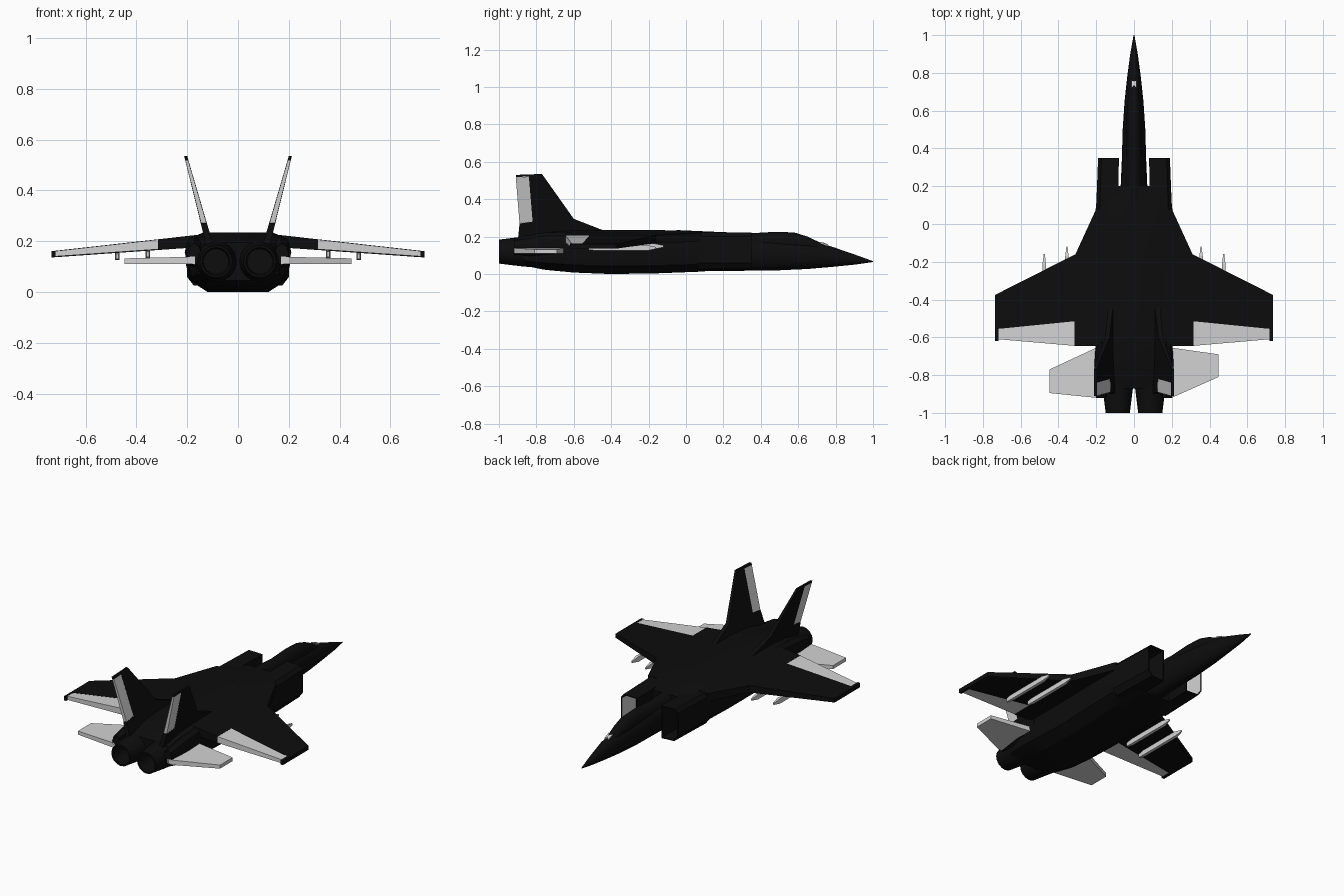
import bpy, bmesh, math
from mathutils import Vector

cube = bpy.data.objects.get("Cube")
if cube:
    bpy.data.objects.remove(cube, do_unlink=True)


def material(name, value):
    m = bpy.data.materials.new(name)
    m.use_nodes = True
    colour = (value, value, value, 1)
    m.diffuse_color = colour
    m.node_tree.nodes["Principled BSDF"].inputs["Base Color"].default_value = colour
    return m


BLACK = material("matte_black", 0.004)
LIGHT = material("light_grey", 0.65)


def finish(name, bm, mats, smooth=None, rule=None):
    bmesh.ops.recalc_face_normals(bm, faces=bm.faces)
    if rule:
        for f in bm.faces:
            f.material_index = int(rule(f))
    mesh = bpy.data.meshes.new(name)
    bm.to_mesh(mesh)
    bm.free()
    for m in mats:
        mesh.materials.append(m)
    ob = bpy.data.objects.new(name, mesh)
    bpy.context.collection.objects.link(ob)
    if smooth:
        bpy.ops.object.select_all(action='DESELECT')
        ob.select_set(True)
        bpy.context.view_layer.objects.active = ob
        bpy.ops.object.shade_smooth_by_angle(angle=math.radians(smooth))
    return ob


def loft(name, rings, mats, smooth=None, rule=None):
    """Skin a list of equal-length rings and cap both ends."""
    bm = bmesh.new()
    vs = [[bm.verts.new(p) for p in ring] for ring in rings]
    n = len(vs[0])
    for a, b in zip(vs, vs[1:]):
        for i in range(n):
            j = (i + 1) % n
            bm.faces.new((a[i], a[j], b[j], b[i]))
    bm.faces.new(vs[0])
    bm.faces.new(vs[-1])
    return finish(name, bm, mats, smooth, rule)


def oval(y, w, top, bottom, n=16, cx=0):
    mid, h = (top + bottom) / 2, (top - bottom) / 2
    angles = [2 * math.pi * i / n for i in range(n)]
    return [(cx + w * math.cos(a), y, mid + h * math.sin(a)) for a in angles]


# Cross-section of the engine body as fractions of half width and height
HALF = [(0.66, 1), (0.96, 0.88), (1, 0.45), (0.93, 0.18), (0.6, 0)]


def body_ring(y, w, top, bottom):
    right = [(x * w, y, bottom + z * (top - bottom)) for x, z in HALF]
    return right + [(-x, y, z) for x, y, z in reversed(right)]


body = [(0.2, 0.19, 0.215, 0.022), (0.06, 0.205, 0.23, 0.012),
        (-0.15, 0.205, 0.235, 0.004), (-0.4, 0.2, 0.235, 0),
        (-0.6, 0.2, 0.235, 0.008), (-0.75, 0.195, 0.225, 0.022), (-0.87, 0.17, 0.195, 0.045)]
loft("engine_body", [body_ring(*s) for s in body], [BLACK], 30)

# Slim forward fuselage and raised canopy
nose = [(1, 0.002, 0.069, 0.064), (0.9, 0.02, 0.105, 0.05), (0.78, 0.036, 0.146, 0.038),
        (0.65, 0.05, 0.17, 0.027), (0.5, 0.06, 0.185, 0.02), (0.35, 0.064, 0.195, 0.018),
        (0.1, 0.075, 0.21, 0.015)]
loft("nose_fuselage", [oval(*s) for s in nose], [BLACK], 40)
canopy = [(0.8, 0.008, 0.14, 0.12), (0.73, 0.024, 0.162, 0.11), (0.65, 0.034, 0.2, 0.11),
          (0.58, 0.04, 0.222, 0.11), (0.48, 0.042, 0.226, 0.11), (0.35, 0.042, 0.218, 0.11),
          (0.15, 0.05, 0.226, 0.11), (-0.05, 0.06, 0.235, 0.11)]
loft("canopy", [oval(*s) for s in canopy], [BLACK], 40)

# Small pale sensor panes ahead of the canopy
for s in (1, -1):
    def pane(dz):
        return [(s * x, y, z + dz) for x, y, z in
                [(0.001, 0.755, 0.156), (0.014, 0.76, 0.152), (0.014, 0.72, 0.167), (0.001, 0.735, 0.164)]]
    loft("nose_pane", [pane(0.004), pane(-0.004)], [LIGHT])


def slab(name, plan, top, thick, mat):
    """Flat panel: plan outline in x, y with height and thickness following x."""
    upper = [(x, y, top(abs(x))) for x, y in plan]
    lower = [(x, y, z - thick(abs(x))) for x, y, z in upper]
    return loft(name, [upper, lower], [mat])


def wing_top(x):
    return 0.228 - 0.112 * (x - 0.13)


def wing_thick(x):
    return 0.05 - 0.042 * (x - 0.13)


def fin_part(name, s, profile, mat, fatten=1.0):
    """Canted vertical panel from a side profile in y, z."""
    def side(sign):
        ring = []
        for y, z in profile:
            t = (z - 0.235) / 0.3
            half = (0.013 - 0.007 * t) * fatten
            ring.append((s * (0.125 + 0.081 * t) + sign * half, y, z))
        return ring
    return loft(name, [side(1), side(-1)], [mat])


WING = [(0.13, 0.08), (0.2, 0.08), (0.31, -0.16), (0.735, -0.375), (0.735, -0.62),
        (0.718, -0.62), (0.718, -0.555), (0.315, -0.515), (0.315, -0.645), (0.13, -0.645)]
FLAP = [(0.315, -0.515), (0.718, -0.555), (0.718, -0.61), (0.315, -0.645)]
FIN = [(-0.42, 0.225), (-0.6, 0.295), (-0.77, 0.535), (-0.91, 0.53), (-0.91, 0.518),
       (-0.84, 0.522), (-0.82, 0.28), (-0.89, 0.27), (-0.9, 0.17), (-0.6, 0.2)]
RUDDER = [(-0.91, 0.517), (-0.84, 0.521), (-0.82, 0.28), (-0.89, 0.271)]
DUCT = [(0.08, 0.22), (0.172, 0.222), (0.19, 0.2), (0.19, 0.06), (0.165, 0.026), (0.08, 0.022)]

for s, side in ((1, "left"), (-1, "right")):
    # Hollow air intake with a pale inner side of its outer wall
    def duct(y, inset, spread=1):
        cx, cz = 0.135, 0.12
        return [(s * (cx + (x - cx) * (1 - inset / 0.055)) * spread, y,
                 cz + (z - cz) * (1 - inset / 0.1)) for x, z in DUCT]
    loft(side + "_intake", [duct(0.06, 0, 1.06), duct(0.35, 0), duct(0.35, 0.006), duct(0.22, 0.008)],
         [BLACK, LIGHT], None,
         lambda f: f.normal.x * s < -0.8 and abs(f.calc_center_median().x) > 0.15)

    # Wing and trailing flap
    slab(side + "_wing", [(s * x, y) for x, y in WING], wing_top, wing_thick, BLACK)
    slab(side + "_flap", [(s * x, y) for x, y in FLAP], lambda x: wing_top(x) - 0.001,
         lambda x: wing_thick(x) - 0.004, LIGHT)

    # Tailplanes are set at different sweeps
    tip = (-0.69, -0.81) if s > 0 else (-0.77, -0.895)
    tail = [(0.17, -0.652), (0.2, -0.655), (0.447, tip[0]), (0.447, tip[1]), (0.2, -0.92), (0.17, -0.92)]
    slab(side + "_tailplane", [(s * x, y) for x, y in tail],
         lambda x: 0.139 - 0.025 * (x - 0.17), lambda x: 0.03 - 0.03 * (x - 0.17), LIGHT)

    # Canted fin with rudder
    fin_part(side + "_fin", s, FIN, BLACK)
    fin_part(side + "_rudder", s, RUDDER, LIGHT, 0.9)

    # Tail boom beside the engine
    boom = [(-0.62, 0.03, 0.225, 0.09), (-0.75, 0.038, 0.222, 0.09),
            (-0.82, 0.036, 0.212, 0.095), (-0.92, 0.028, 0.19, 0.105)]
    loft(side + "_tail_boom", [oval(*b, 8, s * 0.172) for b in boom], [BLACK], 30)

    # Engine nozzle with a bore
    nozzle = [(-0.7, 0.09), (-0.87, 0.08), (-1, 0.064), (-1, 0.055), (-0.88, 0.05)]
    loft(side + "_nozzle", [oval(y, r, 0.12 + r, 0.12 - r, 16, s * 0.086) for y, r in nozzle], [BLACK], 30)

    # Slender rails under the wing
    for x, front in ((0.355, -0.12), (0.475, -0.16)):
        z = wing_top(x) - wing_thick(x) - 0.014
        rail = [(front, 0.003, 0.005), (front - 0.05, 0.009, 0.015),
                (front - 0.32, 0.009, 0.015), (front - 0.36, 0.005, 0.01)]
        rings = [[(s * x + i * w, y, z + k * h) for i, k in ((1, 1), (1, -1), (-1, -1), (-1, 1))]
                 for y, w, h in rail]
        loft(side + "_wing_rail", rings, [LIGHT])
